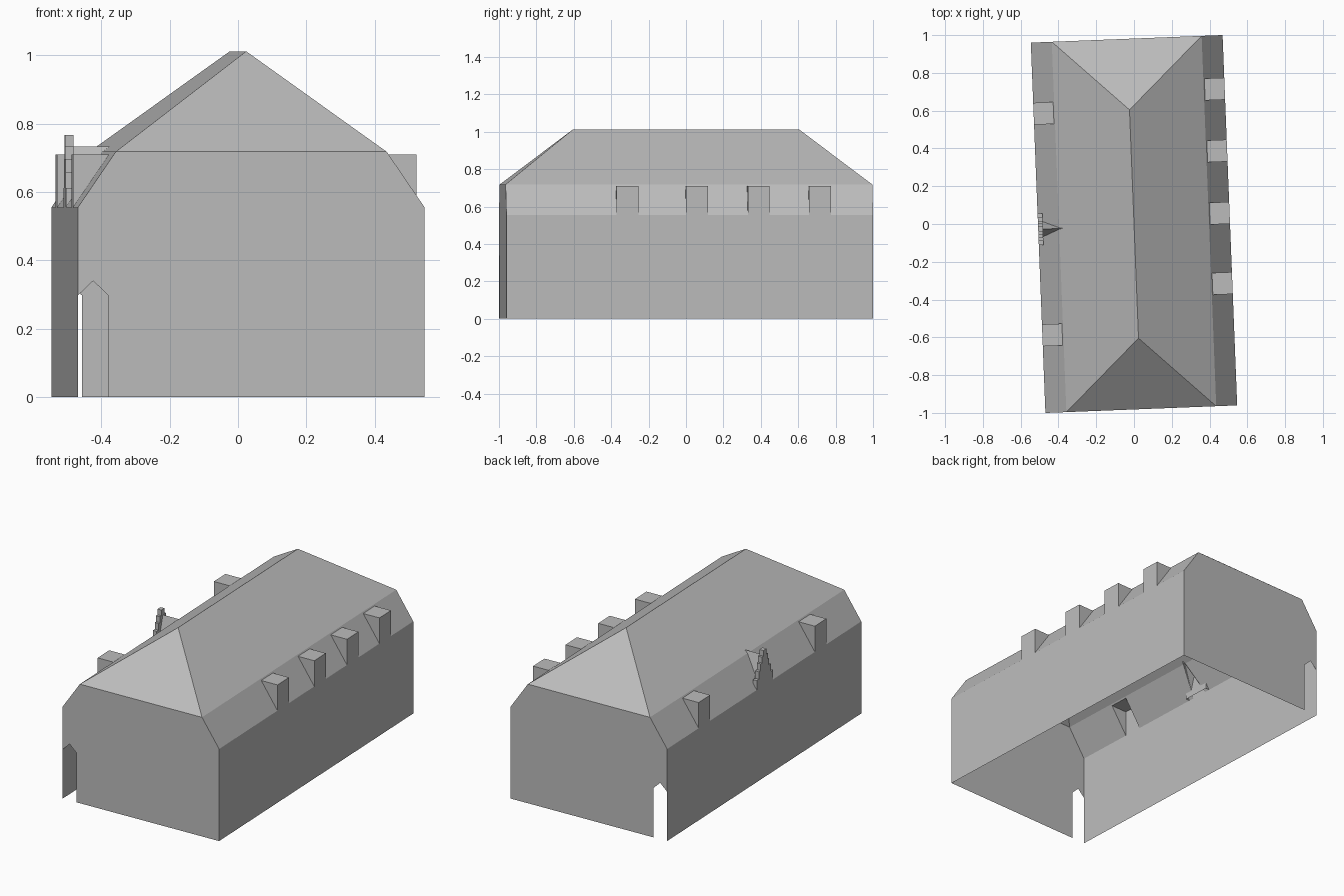
import bpy
import bmesh
import math
from mathutils import Vector

cube = bpy.data.objects.get("Cube")
if cube:
    bpy.data.objects.remove(cube, do_unlink=True)

# Main dimensions, in the building's own axes before it is turned
TURN = math.radians(2.26)
W, L = 0.508, 0.981              # half width, half length
EAVE, BREAK, RIDGE = 0.555, 0.718, 1.012
BREAK_W, RIDGE_L = 0.397, 0.605
DORMER_TOP, DORMER_HALF = 0.71, 0.058

grey = bpy.data.materials.new("plain grey")
grey.use_nodes = True
colour = (0.5, 0.5, 0.5, 1)
grey.diffuse_color = colour
grey.node_tree.nodes["Principled BSDF"].inputs["Base Color"].default_value = colour


def build(name, polygons, inside):
    """Make a shell of flat faces that all look away from an inner point."""
    bm = bmesh.new()
    for polygon in polygons:
        bm.faces.new([bm.verts.new(p) for p in polygon])
    bmesh.ops.remove_doubles(bm, verts=bm.verts, dist=1e-5)
    bm.normal_update()
    for face in bm.faces:
        if face.normal.dot(face.calc_center_median() - Vector(inside)) < 0:
            face.normal_flip()
    mesh = bpy.data.meshes.new(name)
    bm.to_mesh(mesh)
    bm.free()
    mesh.materials.append(grey)
    obj = bpy.data.objects.new(name, mesh)
    obj.rotation_euler.z = TURN
    bpy.context.collection.objects.link(obj)
    return obj


def slope_u(z):
    """Distance from the centre line to the steep lower roof at height z."""
    return W + (BREAK_W - W) * (z - EAVE) / (BREAK - EAVE)


# Walls: two long sides, two ends with a pointed passage at the corner
end_outline = [(-W, 0.297), (-W + 0.045, 0.34), (-W + 0.09, 0.297),
               (-W + 0.09, 0), (W, 0), (W, EAVE), (BREAK_W, BREAK),
               (-BREAK_W, BREAK), (-W, EAVE)]
walls = [[(u, v, z) for u, z in end_outline] for v in (-L, L)]
walls += [[(s * W, -L, 0), (s * W, L, 0), (s * W, L, EAVE), (s * W, -L, EAVE)]
          for s in (-1, 1)]
build("walls", walls, (0, 0, 0.3))

# Upper roof with a hip at each end
roof = []
for s in (-1, 1):
    roof.append([(s * BREAK_W, -L, BREAK), (s * BREAK_W, L, BREAK),
                 (0, RIDGE_L, RIDGE), (0, -RIDGE_L, RIDGE)])
    roof.append([(-BREAK_W, s * L, BREAK), (BREAK_W, s * L, BREAK),
                 (0, s * RIDGE_L, RIDGE)])
build("upper_roof", roof, (0, 0, 0.3))

# Lower roof strips, left open behind the dormers and the stepped gable
dormers = {1: (-0.333, 0.039, 0.369, 0.697), -1: (-0.570, 0.604)}
GABLE_V, GABLE_HALF = -0.008, 0.05
for side, name in ((1, "lower_roof_east"), (-1, "lower_roof_west")):
    gaps = [(v, DORMER_HALF, DORMER_HALF) for v in dormers[side]]
    if side < 0:
        gaps.append((GABLE_V, GABLE_HALF, 0))
    strips = []
    low = top = -L
    for v, half_low, half_top in sorted(gaps) + [(L, 0, 0)]:
        points = [(side * W, low, EAVE), (side * W, v - half_low, EAVE),
                  (side * BREAK_W, v - half_top, BREAK), (side * BREAK_W, top, BREAK)]
        strips.append(points)
        low, top = v + half_low, v + half_top
    for v in dormers[side]:
        a, b = v - DORMER_HALF, v + DORMER_HALF
        u = side * slope_u(DORMER_TOP)
        strips.append([(u, a, DORMER_TOP), (u, b, DORMER_TOP),
                       (side * BREAK_W, b, BREAK), (side * BREAK_W, a, BREAK)])
    build(name, strips, (0, 0, 0.3))

# Flat-topped dormers flush with the long walls
for side, label in ((1, "east"), (-1, "west")):
    out, back = side * W, side * slope_u(DORMER_TOP)
    for i, v in enumerate(dormers[side], 1):
        a, b = v - DORMER_HALF, v + DORMER_HALF
        faces = [[(out, a, EAVE), (out, b, EAVE), (out, b, DORMER_TOP), (out, a, DORMER_TOP)],
                 [(out, a, DORMER_TOP), (out, b, DORMER_TOP),
                  (back, b, DORMER_TOP), (back, a, DORMER_TOP)]]
        faces += [[(out, e, EAVE), (out, e, DORMER_TOP), (back, e, DORMER_TOP)]
                  for e in (a, b)]
        build(f"dormer_{label}_{i}", faces, (side * 0.46, v, 0.65))

# Stepped gable plate standing on the west wall
steps = [(0.083, 0.612), (0.062, 0.657), (0.043, 0.697), (0.03, 0.733), (0.015, 0.767)]
half = [(steps[0][0], EAVE)]
for i, (h, z) in enumerate(steps):
    half.append((h, z))
    if i + 1 < len(steps):
        half.append((steps[i + 1][0], z))
outline = half + [(-h, z) for h, z in reversed(half)]
front, rear = -W, -W + 0.025
plate = [[(u, GABLE_V + h, z) for h, z in outline] for u in (front, rear)]
for (h0, z0), (h1, z1) in zip(outline, outline[1:]):
    plate.append([(front, GABLE_V + h0, z0), (front, GABLE_V + h1, z1),
                  (rear, GABLE_V + h1, z1), (rear, GABLE_V + h0, z0)])
build("stepped_gable", plate, (-W + 0.0125, GABLE_V, 0.5))

# Small pitched roof running back from the stepped gable
PEAK = 0.733
tip = -BREAK_W + (PEAK - BREAK) * BREAK_W / (RIDGE - BREAK)
gable_roof = [[(rear, GABLE_V, PEAK), (tip, GABLE_V, PEAK),
               (rear, GABLE_V + s * GABLE_HALF * 0.8, EAVE + 0.037)] for s in (-1, 1)]
build("gable_roof", gable_roof, (-0.45, GABLE_V, 0.5))
